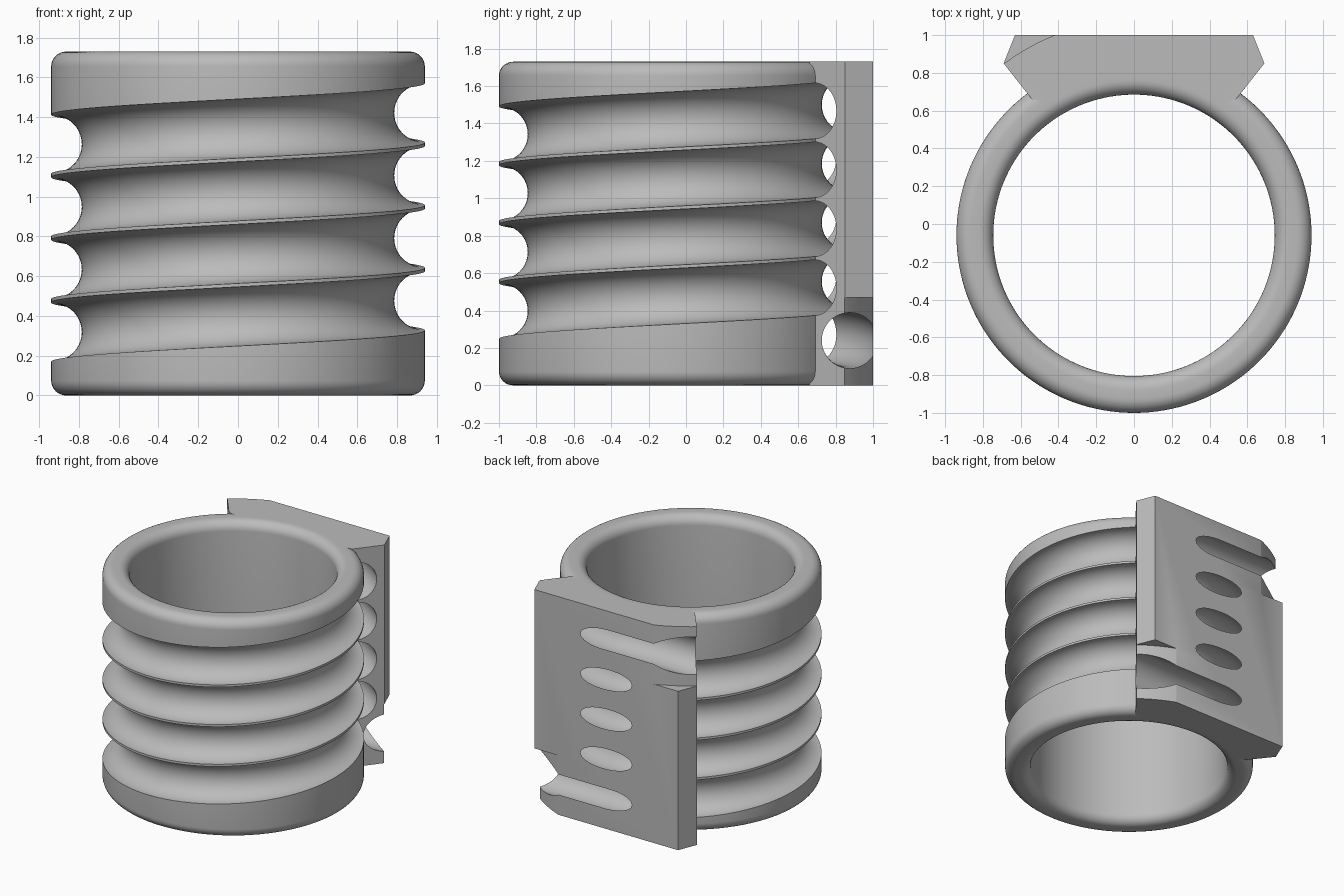
import bpy, bmesh
from math import sin, cos, pi, radians, hypot

if "Cube" in bpy.data.objects:
    bpy.data.objects.remove(bpy.data.objects["Cube"], do_unlink=True)

CY = -0.06                  # ring axis in y
R_IN, R_OUT, H = 0.745, 0.94, 1.73
FILLET = 0.075
GROOVE_R, GROOVE_MID = 0.149, 0.935
PITCH, TURNS, Z0 = 0.315, 4, 0.24

grey = bpy.data.materials.new("plain_grey")
grey.use_nodes = True
grey.diffuse_color = (0.5, 0.5, 0.5, 1)
grey.node_tree.nodes["Principled BSDF"].inputs["Base Color"].default_value = (0.5, 0.5, 0.5, 1)


def finish(bm, name):
    bmesh.ops.recalc_face_normals(bm, faces=bm.faces)
    mesh = bpy.data.meshes.new(name)
    bm.to_mesh(mesh)
    bm.free()
    mesh.materials.append(grey)
    obj = bpy.data.objects.new(name, mesh)
    bpy.context.collection.objects.link(obj)
    return obj


def loft(rings, name, closed):
    """Skin a row of equal point loops; closed joins last to first, else caps."""
    bm = bmesh.new()
    loops = [[bm.verts.new(p) for p in ring] for ring in rings]
    n = len(loops[0])
    pairs = list(zip(loops, loops[1:])) + ([(loops[-1], loops[0])] if closed else [])
    for a, b in pairs:
        for i in range(n):
            j = (i + 1) % n
            bm.faces.new((a[i], a[j], b[j], b[i]))
    if not closed:
        bm.faces.new(loops[0])
        bm.faces.new(loops[-1])
    return finish(bm, name)


def prism(outline, z_low, z_high, name):
    return loft([[(x, y, z) for x, y in outline] for z in (z_low, z_high)], name, False)


def arc(radius, start, end, steps):
    angles = [radians(start + (end - start) * i / steps) for i in range(steps + 1)]
    return [(radius * cos(a), CY + radius * sin(a)) for a in angles]


def combine(target, other, operation):
    mod = target.modifiers.new(operation.lower(), 'BOOLEAN')
    mod.operation, mod.object, mod.solver = operation, other, 'EXACT'
    bpy.context.view_layer.objects.active = target
    bpy.ops.object.modifier_apply(modifier=mod.name)
    bpy.data.objects.remove(other, do_unlink=True)


# Ring: rounded rectangle section turned about the axis
section = []
for r, z, start in ((R_OUT - FILLET, H - FILLET, 0), (R_IN + FILLET, H - FILLET, 90),
                    (R_IN + FILLET, FILLET, 180), (R_OUT - FILLET, FILLET, 270)):
    for k in range(9):
        a = radians(start + 90 * k / 8)
        section.append((r + FILLET * cos(a), z + FILLET * sin(a)))
SEGS = 144
ring = loft([[(r * cos(t), CY + r * sin(t), z) for r, z in section]
             for t in (2 * pi * i / SEGS for i in range(SEGS))], "grooved_ring", True)

# Back block: flared prism with a hollow front that hugs the ring
half = [(0.54, 0.66), (0.69, 0.85), (0.63, 1.0)]
outline = half + [(-x, y) for x, y in reversed(half)] + arc(0.848, 123, 57, 24)
block = prism(outline, 0, H, "back_block")

# Rounded corner cuts at the groove entry and exit
for side, low, high in ((1, -0.1, 0.47), (-1, 1.26, H + 0.1)):
    shape = arc(1.14, 50, 70, 12) + [(0.39, 1.2), (1.0, 1.2), (1.0, 0.813)]
    combine(block, prism([(side * x, y) for x, y in shape], low, high, "corner_cut"), 'DIFFERENCE')
combine(ring, block, 'UNION')

# Groove cutter: round tube along the helix with straight tangent ends
SIDES, STEPS = 40, 130
circle = [(GROOVE_R * cos(2 * pi * k / SIDES), GROOVE_R * sin(2 * pi * k / SIDES))
          for k in range(SIDES)]


def straight(x, z):
    return [(x, CY + GROOVE_MID + u, z + v) for u, v in circle]


path = [straight(1.2, Z0)]
for i in range(TURNS * STEPS + 1):
    t = pi / 2 + 2 * pi * i / STEPS
    z = Z0 + PITCH * i / STEPS
    path.append([((GROOVE_MID + u) * cos(t), CY + (GROOVE_MID + u) * sin(t), z + v)
                 for u, v in circle])
path.append(straight(-1.2, Z0 + PITCH * TURNS))
combine(ring, loft(path, "groove_cutter", False), 'DIFFERENCE')

# Smooth shading with crisp edges
bpy.ops.object.select_all(action='DESELECT')
ring.select_set(True)
bpy.context.view_layer.objects.active = ring
bpy.ops.object.shade_smooth_by_angle(angle=radians(30))
